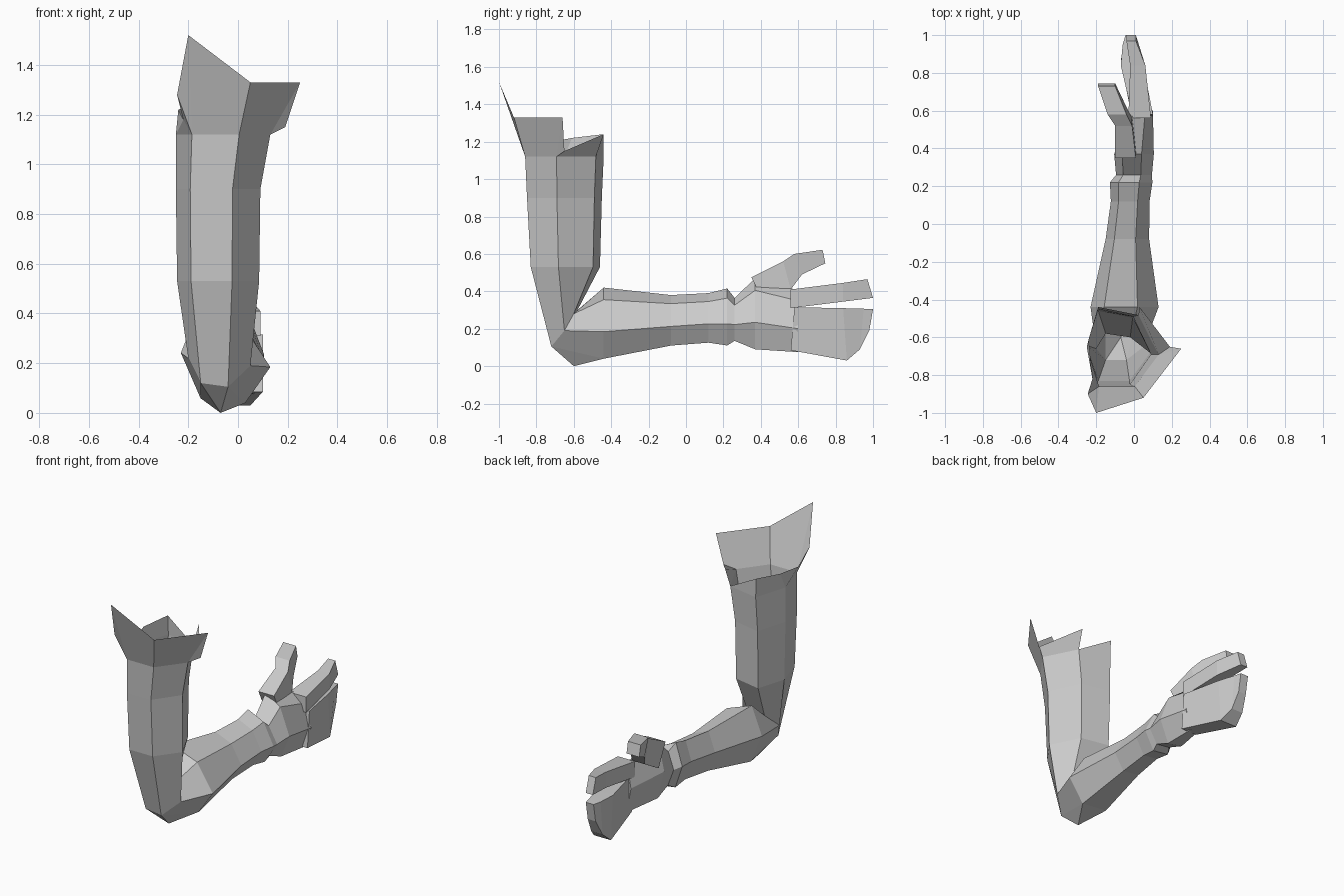
import bpy
import bmesh
from mathutils import Vector

default_cube = bpy.data.objects.get("Cube")
if default_cube:
    bpy.data.objects.remove(default_cube, do_unlink=True)

# One plain grey surface
grey = bpy.data.materials.new("plain grey")
grey.use_nodes = True
colour = (0.6, 0.6, 0.6, 1)
grey.diffuse_color = colour
grey.node_tree.nodes["Principled BSDF"].inputs["Base Color"].default_value = colour


def finish(name, bm):
    """Turn a bmesh into a flat shaded object."""
    bmesh.ops.recalc_face_normals(bm, faces=bm.faces[:])
    mesh = bpy.data.meshes.new(name)
    bm.to_mesh(mesh)
    bm.free()
    mesh.materials.append(grey)
    obj = bpy.data.objects.new(name, mesh)
    bpy.context.collection.objects.link(obj)
    return obj


def make_ring(bm, points):
    return [bm.verts.new(Vector(point)) for point in points]


def bridge(bm, first, second):
    """Join two rings of equal size with a band of quads."""
    count = len(first)
    for i in range(count):
        j = (i + 1) % count
        bm.faces.new((first[i], first[j], second[j], second[i]))


def loft(bm, rings):
    for first, second in zip(rings, rings[1:]):
        bridge(bm, first, second)


def block(name, sections):
    """Bent four sided bar; bottom y, top y, inner x, outer x, low z, high z."""
    bm = bmesh.new()
    rings = []
    for low_y, top_y, inner, outer, low, high in sections:
        rings.append(make_ring(bm, [(inner, low_y, low), (outer, low_y, low),
                                    (outer, top_y, high), (inner, top_y, high)]))
    loft(bm, rings)
    bm.faces.new(rings[0])
    bm.faces.new(rings[-1])
    return finish(name, bm)


# Six sided cross-sections: front pair, outer side, back pair, inner side
upper_section = [(-.33, -.5), (.17, -.5), (.5, -.1), (.22, .4), (-.33, .5), (-.5, 0)]
lower_section = [(-.28, -.45), (.22, -.5), (.5, -.12), (.19, .33), (-.3, .5), (-.5, .03)]

arm = bmesh.new()

# Upper arm rows: height, centre x, centre y, width, depth
upper_rings = []
for z, cx, cy, width, depth in [(1.12, -.06, -.65, .38, .42),
                                (.9, -.08, -.65, .34, .4),
                                (.53, -.08, -.645, .33, .37)]:
    upper_rings.append(make_ring(arm, [(cx + u * width, cy + v * depth, z)
                                       for u, v in upper_section]))

# Elbow bend
elbow = make_ring(arm, [(-.15, -.72, .12), (-.04, -.72, .105), (.05, -.65, .19),
                        (-.02, -.6, .28), (-.15, -.58, .3), (-.2, -.66, .22)])
loft(arm, upper_rings + [elbow])

# Forearm, wrist and palm rows: y, centre x, centre z, width, height
lower_rings = []
for y, cx, cz, width, height in [(-.44, -.05, .23, .36, .38),
                                 (-.08, -.035, .245, .23, .27),
                                 (.12, -.02, .258, .205, .265),
                                 (.22, -.015, .263, .225, .305),
                                 (.26, 0, .25, .19, .23),
                                 (.37, 0, .28, .21, .38),
                                 (.6, .035, .24, .13, .33)]:
    lower_rings.append(make_ring(arm, [(cx + u * width, y, cz + v * height)
                                       for u, v in lower_section]))
loft(arm, lower_rings)
arm.faces.new(lower_rings[-1])

# Elbow sides, then the pointed tip underneath
start = lower_rings[0]
for i in range(1, len(elbow)):
    j = (i + 1) % len(elbow)
    arm.faces.new((elbow[i], elbow[j], start[j], start[i]))
tip = arm.verts.new((-.07, -.6, 0))
under = [elbow[0], elbow[1], start[1], start[0]]
for a, b in zip(under, under[1:] + under[:1]):
    arm.faces.new((a, b, tip))

# Torn, flared rim at the open shoulder end
front_in, front_out, outer, back_out, back_in, inner = upper_rings[0]
spike, front_peak, side_peak, side_low, back_peak, back_corner, inner_peak, notch, inner_flare = make_ring(
    arm, [(-.2, -1, 1.52), (.05, -.92, 1.33), (.25, -.66, 1.33),
          (.19, -.65, 1.15), (.03, -.44, 1.24), (-.19, -.44, 1.24),
          (-.24, -.61, 1.22), (-.22, -.82, 1.18), (-.245, -.9, 1.28)])
for corners in [(front_in, front_out, front_peak, spike),
                (front_out, outer, side_peak, front_peak),
                (outer, side_low, side_peak),
                (outer, back_out, back_peak, side_low),
                (back_out, back_in, back_corner),
                (back_in, inner, inner_peak, back_corner),
                (inner, notch, inner_peak),
                (inner, front_in, notch),
                (front_in, inner_flare, notch),
                (front_in, spike, inner_flare)]:
    arm.faces.new(corners)
finish("arm", arm)

# Fingers and thumb
block("index_finger", [(.56, .56, -.03, .09, .31, .41),
                       (.84, .84, -.02, .06, .345, .445),
                       (1, .97, -.04, .01, .365, .465)])
block("joined_fingers", [(.56, .58, -.01, .1, .085, .315),
                         (.86, .84, -.07, .05, .03, .31),
                         (.93, .95, -.06, .02, .09, .307),
                         (.98, 1, -.045, .01, .19, .305)])
block("thumb", [(.42, .35, -.1, .01, .33, .475),
                (.56, .52, -.1, -.01, .41, .56),
                (.62, .58, -.14, -.04, .49, .6),
                (.745, .73, -.19, -.1, .55, .622)])
